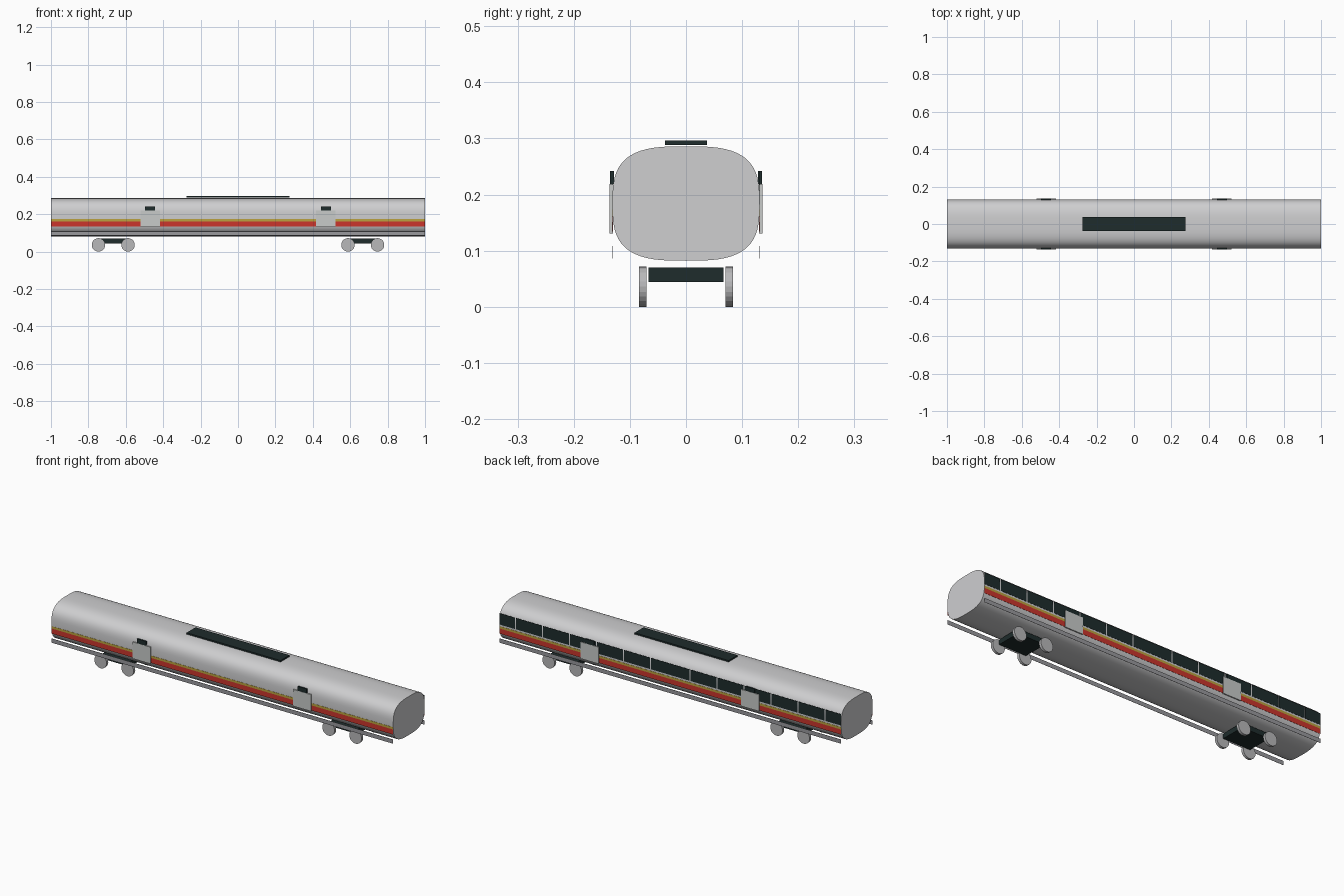
import bpy, bmesh, math
from mathutils import Matrix

if "Cube" in bpy.data.objects:
    bpy.data.objects.remove(bpy.data.objects["Cube"])


def material(name, rgb):
    m = bpy.data.materials.new(name)
    m.use_nodes = True
    m.diffuse_color = (*rgb, 1)
    m.node_tree.nodes["Principled BSDF"].inputs["Base Color"].default_value = (*rgb, 1)
    return m


silver = material("silver", (0.62, 0.62, 0.63))
grey = material("skirt grey", (0.32, 0.32, 0.34))
wheel_grey = material("wheel grey", (0.48, 0.48, 0.49))
dark = material("dark glass", (0.013, 0.025, 0.025))
red = material("red", (0.60, 0.035, 0.025))
yellow = material("yellow", (0.50, 0.36, 0.05))
door_grey = material("door grey", (0.58, 0.60, 0.59))


def finish(name, bm, mat):
    bmesh.ops.recalc_face_normals(bm, faces=bm.faces)
    mesh = bpy.data.meshes.new(name)
    bm.to_mesh(mesh)
    bm.free()
    mesh.materials.append(mat)
    obj = bpy.data.objects.new(name, mesh)
    bpy.context.collection.objects.link(obj)
    return obj


def box(name, x, y, z, mat):
    """Box from (low, high) pairs along each axis."""
    bm = bmesh.new()
    size = [hi - lo for lo, hi in (x, y, z)]
    mid = [(hi + lo) / 2 for lo, hi in (x, y, z)]
    bmesh.ops.create_cube(bm, size=1, matrix=Matrix.Translation(mid) @ Matrix.Diagonal((*size, 1)))
    return finish(name, bm, mat)


def side_plate(name, x, y, z, mat, side):
    return box(name, x, sorted((side * y[0], side * y[1])), z, mat)


# Body shell: squarish rounded section swept along the length
def section(angle, power=2 / 3.1):
    c, s = math.cos(angle), math.sin(angle)
    return (0.131 * math.copysign(abs(c) ** power, c),
            0.184 + 0.102 * math.copysign(abs(s) ** power, s))


bm = bmesh.new()
ring = [bm.verts.new((-1, *section(math.tau * i / 64))) for i in range(64)]
end = bm.faces.new(ring)
swept = bmesh.ops.extrude_face_region(bm, geom=[end], use_keep_orig=True)["geom"]
bmesh.ops.translate(bm, vec=(2, 0, 0), verts=[v for v in swept if isinstance(v, bmesh.types.BMVert)])
body = finish("body_shell", bm, silver)
bpy.context.view_layer.objects.active = body
body.select_set(True)
bpy.ops.object.shade_smooth_by_angle(angle=math.radians(40))
body.select_set(False)

# Roof unit
box("roof_unit", (-0.275, 0.275), (-0.037, 0.037), (0.288, 0.296), dark)

# Stripes, skirts, doors on both sides
for side, label in ((-1, "front"), (1, "back")):
    side_plate(f"{label}_red_stripe", (-1, 1), (0.131, 0.132), (0.134, 0.161), red, side)
    side_plate(f"{label}_yellow_stripe", (-1, 1), (0.131, 0.132), (0.161, 0.173), yellow, side)
    side_plate(f"{label}_skirt", (-1, 1), (0.131, 0.132), (0.086, 0.108), grey, side)
    for x in (-0.47, 0.47):
        side_plate(f"{label}_door", (x - 0.052, x + 0.052), (0.130, 0.136), (0.131, 0.219), door_grey, side)
        side_plate(f"{label}_door_sign", (x - 0.026, x + 0.026), (0.128, 0.135), (0.219, 0.242), dark, side)

# Back window band, split by narrow gaps
gaps = [0.116 + 0.158 * i for i in range(6)]
edges = [-1.003] + [-g for g in reversed(gaps)] + gaps + [1.003]
for a, b in zip(edges, edges[1:]):
    side_plate("back_window", (a + 0.003, b - 0.003), (0.131, 0.132), (0.182, 0.242), dark, 1)

# Bogies with wheels
for x in (-0.667, 0.667):
    box("bogie_frame", (x - 0.08, x + 0.08), (-0.067, 0.067), (0.044, 0.070), dark)
    for dx in (-0.079, 0.079):
        for side in (-1, 1):
            bm = bmesh.new()
            place = Matrix.Translation((x + dx, side * 0.077, 0.036)) @ Matrix.Rotation(math.pi / 2, 4, "X")
            bmesh.ops.create_cone(bm, cap_ends=True, segments=24, radius1=0.036, radius2=0.036,
                                  depth=0.014, matrix=place)
            finish("wheel", bm, wheel_grey)
